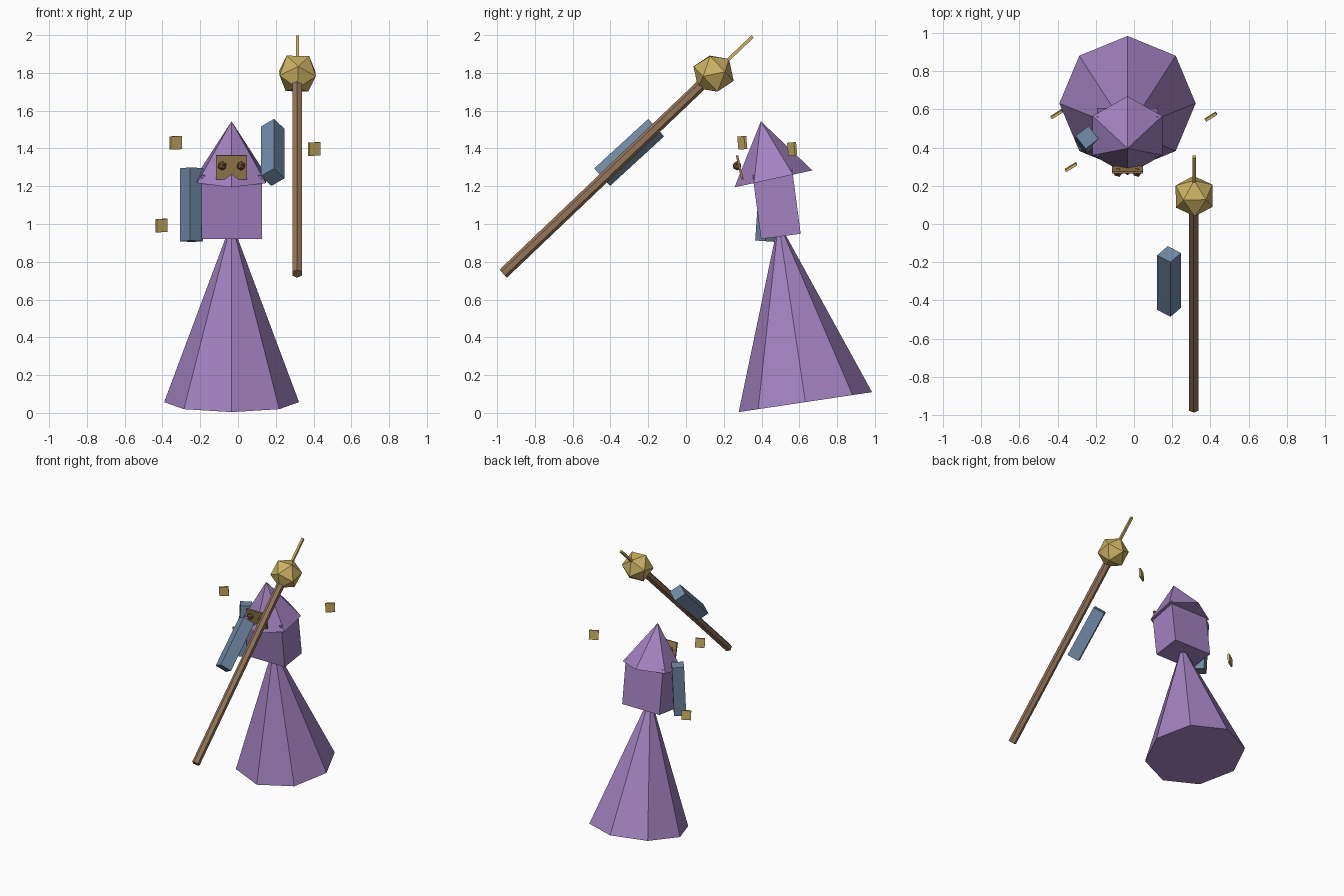
import bpy, bmesh
from math import radians
from mathutils import Matrix, Vector

default = bpy.data.objects.get("Cube")
if default:
    bpy.data.objects.remove(default, do_unlink=True)


def material(name, rgb):
    """Make a flat material from an sRGB colour in 0-255."""
    lin = [((c / 255 + 0.055) / 1.055) ** 2.4 for c in rgb] + [1.0]
    m = bpy.data.materials.new(name)
    m.use_nodes = True
    m.diffuse_color = lin
    m.node_tree.nodes["Principled BSDF"].inputs["Base Color"].default_value = lin
    return m


purple = material("robe purple", (162, 130, 192))
blue = material("sleeve blue", (112, 138, 166))
wood = material("staff wood", (148, 117, 88))
gold = material("gold", (203, 177, 98))
bronze = material("mask bronze", (156, 128, 82))
brown = material("eye brown", (118, 86, 56))


def finish(name, bm, mat, loc, tilt=0, spin=0):
    """Spin the part about its own axis, tilt it about x, then place it."""
    bmesh.ops.remove_doubles(bm, verts=bm.verts, dist=0.0001)
    bmesh.ops.recalc_face_normals(bm, faces=bm.faces)
    mesh = bpy.data.meshes.new(name)
    bm.to_mesh(mesh)
    bm.free()
    mesh.materials.append(mat)
    obj = bpy.data.objects.new(name, mesh)
    bpy.context.collection.objects.link(obj)
    obj.matrix_world = (Matrix.Translation(loc)
                        @ Matrix.Rotation(radians(tilt), 4, 'X')
                        @ Matrix.Rotation(radians(spin), 4, 'Z'))
    return obj


def cone(name, mat, sides, r1, r2, height, loc, tilt=0, spin=0):
    """Cone or prism whose base centre sits at loc."""
    bm = bmesh.new()
    bmesh.ops.create_cone(bm, cap_ends=True, segments=sides, radius1=r1, radius2=r2,
                          depth=height, matrix=Matrix.Translation((0, 0, height / 2)))
    return finish(name, bm, mat, loc, tilt, spin)


def box(name, mat, size, loc, tilt=0, spin=0):
    bm = bmesh.new()
    bmesh.ops.create_cube(bm, size=1, matrix=Matrix.Diagonal((*size, 1)))
    return finish(name, bm, mat, loc, tilt, spin)


def ball(name, mat, radius, loc, tilt=0, spin=0):
    bm = bmesh.new()
    bmesh.ops.create_icosphere(bm, subdivisions=1, radius=radius)
    return finish(name, bm, mat, loc, tilt, spin)


MID = -0.034  # centre line of the figure

# Body: leaning robe skirt, torso and hood
cone("skirt", purple, 8, 0.357, 0, 0.965, (MID, 0.632, 0.057), 8.5)
box("torso", purple, (0.32, 0.212, 0.34), (MID, 0.48, 1.103), 7.5)
cone("hood", purple, 6, 0.211, 0, 0.312, (MID, 0.463, 1.239), 12.3)

# Face: tilted mask plate with two round eyes
box("mask", bronze, (0.163, 0.012, 0.13), (MID, 0.284, 1.30), 12.3)
for side, x in (("right", -0.05), ("left", 0.05)):
    ball(side + "_eye", brown, 0.025, (MID + x, 0.27, 1.308), 12.3)

# Sleeves: one hanging at the side, one raised along the staff
box("right_sleeve", blue, (0.086, 0.086, 0.388), (-0.246, 0.44, 1.102), -4, 38)
box("left_sleeve", blue, (0.09, 0.088, 0.388), (0.184, -0.301, 1.379), -47.5, 52)

# Staff: pole, faceted orb and spike share one axis
LEAN = -46.4
axis = Matrix.Rotation(radians(LEAN), 3, 'X') @ Vector((0, 0, 1))
foot = Vector((0.313, -0.968, 0.737))
orb = Vector((0.315, 0.146, 1.796))
cone("staff_pole", wood, 6, 0.029, 0.029, 1.45, foot, LEAN)
ball("staff_orb", gold, 0.113, orb, LEAN, 20)
cone("staff_spike", gold, 4, 0.012, 0.012, 0.285, orb, LEAN, 45)

# Floating square charms around the figure
charms = ((-0.33, 0.298, 1.43), (0.403, 0.562, 1.397), (-0.405, 0.575, 0.992))
for i, loc in enumerate(charms):
    box("charm_%d" % (i + 1), gold, (0.068, 0.014, 0.07), loc, 5, 32)
